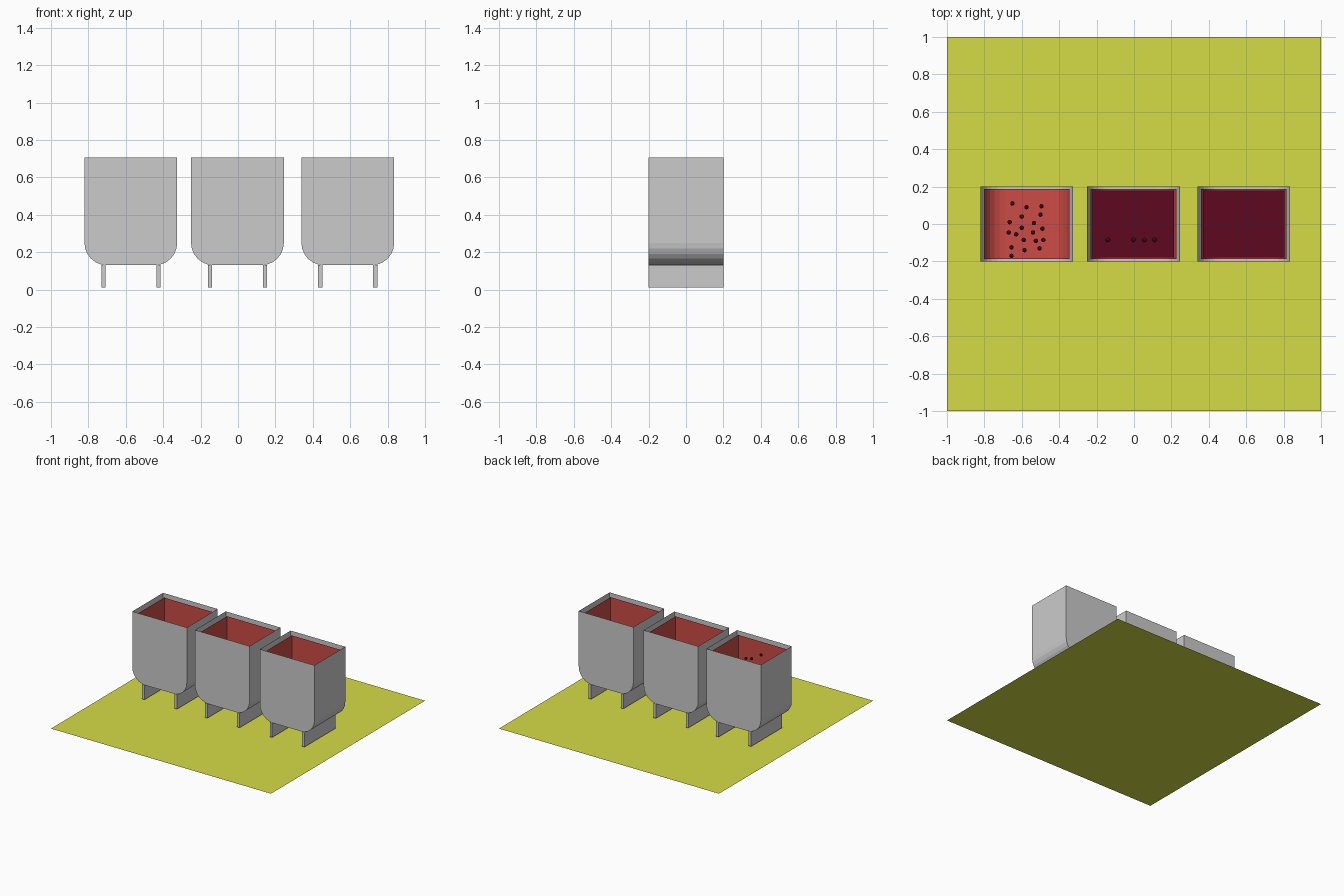
import bpy, bmesh, math, random

if "Cube" in bpy.data.objects:
    bpy.data.objects.remove(bpy.data.objects["Cube"])

random.seed(4)


def material(name, color):
    m = bpy.data.materials.new(name)
    m.diffuse_color = (*color, 1)
    m.use_nodes = True
    m.node_tree.nodes["Principled BSDF"].inputs["Base Color"].default_value = m.diffuse_color
    return m


YELLOW = material("yellow_floor", (0.66, 0.72, 0.06))
RED = material("red_lining", (0.60, 0.07, 0.06))
DARK_RED = material("dark_red_liquid", (0.11, 0.003, 0.014))
BERRY = material("dark_berry", (0.09, 0.004, 0.012))


def finish(bm, name, mat=None):
    bmesh.ops.recalc_face_normals(bm, faces=bm.faces)
    mesh = bpy.data.meshes.new(name)
    bm.to_mesh(mesh)
    bm.free()
    ob = bpy.data.objects.new(name, mesh)
    bpy.context.collection.objects.link(ob)
    if mat:
        mesh.materials.append(mat)
    return ob


def u_shape(name, cx, hx, hy, bottom, top, r, mat=None, closed=False):
    """Trough with rounded lower corners, extruded along y; open on top unless closed."""
    pts = [(-hx, top)]
    for side, start in ((-1, 180), (1, 270)):
        for i in range(7):
            a = math.radians(start + 15 * i)
            pts.append((side * (hx - r) + r * math.cos(a), bottom + r + r * math.sin(a)))
    pts.append((hx, top))
    bm = bmesh.new()
    front = [bm.verts.new((cx + x, -hy, z)) for x, z in pts]
    back = [bm.verts.new((cx + x, hy, z)) for x, z in pts]
    n = len(pts)
    for i in range(n if closed else n - 1):
        j = (i + 1) % n
        bm.faces.new((front[i], front[j], back[j], back[i]))
    bm.faces.new(front)
    bm.faces.new(back)
    return finish(bm, name, mat)


def box(name, x, y, z, sx, sy, sz):
    bm = bmesh.new()
    bmesh.ops.create_cube(bm, size=1)
    bmesh.ops.scale(bm, vec=(sx, sy, sz), verts=bm.verts)
    bmesh.ops.translate(bm, vec=(x, y, z), verts=bm.verts)
    return finish(bm, name)


def berry(name, loc):
    bm = bmesh.new()
    bmesh.ops.create_icosphere(bm, subdivisions=2, radius=0.012)
    bmesh.ops.translate(bm, vec=loc, verts=bm.verts)
    return finish(bm, name, BERRY)


# Floor sheet
bm = bmesh.new()
bmesh.ops.create_grid(bm, x_segments=1, y_segments=1, size=1)
finish(bm, "floor", YELLOW)

# Three tubs with linings and slab legs; the last two hold liquid
LEVEL = 0.42
for k, (tag, cx) in enumerate((("left", -0.573), ("middle", -0.003), ("right", 0.587))):
    u_shape(tag + "_tub", cx, 0.248, 0.20, 0.13, 0.705, 0.12)
    u_shape(tag + "_lining", cx, 0.229, 0.188, 0.142, 0.675, 0.112, RED)
    for side in (-1, 1):
        box(tag + "_leg", cx + side * 0.147, 0, 0.07, 0.022, 0.40, 0.12)
    if k:
        u_shape(tag + "_liquid", cx, 0.218, 0.178, 0.152, LEVEL, 0.105, DARK_RED, True)

# Loose berries in the left tub
SPOTS = [(-.65, .11), (-.575, .09), (-.495, .095), (-.6, .04), (-.5, .05), (-.665, .01),
         (-.535, .005), (-.6, -.02), (-.49, -.025), (-.67, -.045), (-.63, -.055),
         (-.54, -.045), (-.59, -.085), (-.525, -.09), (-.655, -.125), (-.655, -.17)]
for x, y in SPOTS:
    berry("berry", (x, y, random.uniform(0.22, 0.5)))
for loc in ((-.585, -.14, .594), (-.505, -.13, .545), (-.485, -.085, .56)):
    berry("berry", loc)

# Berries floating on the middle liquid
for x in (-0.14, -0.003, 0.055, 0.11):
    berry("floating_berry", (x, -0.085, LEVEL))
